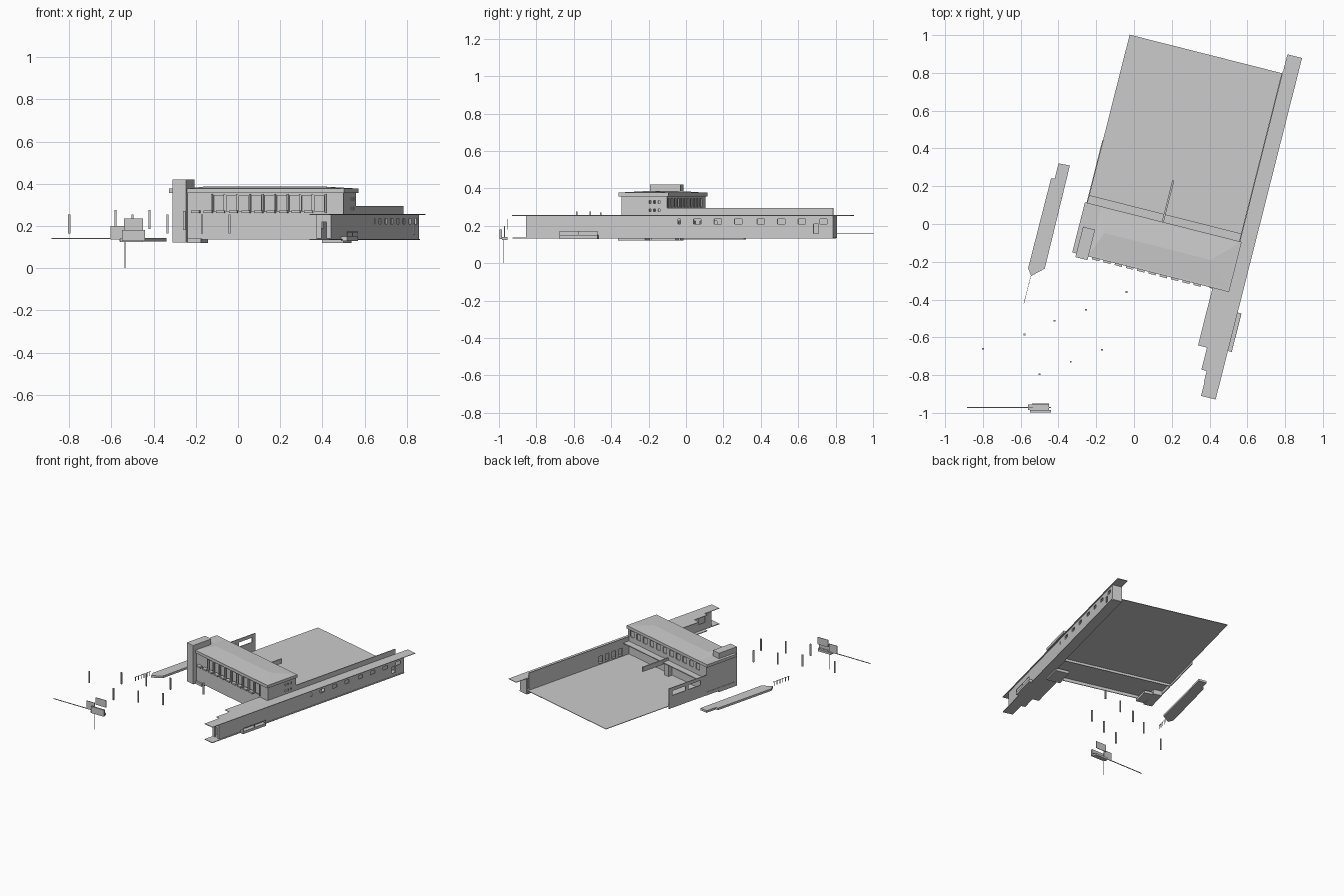
import bpy, bmesh, math

ANGLE = -math.radians(14.2)   # the whole site is turned about z


def finish(name, bm, turned=True):
    bmesh.ops.recalc_face_normals(bm, faces=bm.faces)
    me = bpy.data.meshes.new(name)
    bm.to_mesh(me)
    bm.free()
    ob = bpy.data.objects.new(name, me)
    bpy.context.collection.objects.link(ob)
    if turned:
        ob.rotation_euler.z = ANGLE
    return ob


def prism(name, pts, z0, z1, turned=True):
    bm = bmesh.new()
    lo = [bm.verts.new((x, y, z0)) for x, y in pts]
    hi = [bm.verts.new((x, y, z1)) for x, y in pts]
    bm.faces.new(lo)
    bm.faces.new(hi)
    for i in range(len(pts)):
        j = (i + 1) % len(pts)
        bm.faces.new((lo[i], lo[j], hi[j], hi[i]))
    return finish(name, bm, turned)


def box(name, a0, a1, b0, b1, z0, z1, turned=True):
    return prism(name, [(a0, b0), (a1, b0), (a1, b1), (a0, b1)], z0, z1, turned)


def wall(name, axis, at, s0, s1, z0, z1, holes=(), t=0.006):
    """Upright wall along one axis with rectangular openings (s0, s1, z0, z1)."""
    ss = sorted({s0, s1, *[h[0] for h in holes], *[h[1] for h in holes]})
    zs = sorted({z0, z1, *[h[2] for h in holes], *[h[3] for h in holes]})
    bm = bmesh.new()
    verts = {}

    def vert(s, z):
        if (s, z) not in verts:
            verts[s, z] = bm.verts.new((s, at, z) if axis == 'u' else (at, s, z))
        return verts[s, z]

    for a, b in zip(ss, ss[1:]):
        for c, d in zip(zs, zs[1:]):
            ms, mz = (a + b) / 2, (c + d) / 2
            if any(h[0] < ms < h[1] and h[2] < mz < h[3] for h in holes):
                continue
            bm.faces.new((vert(a, c), vert(b, c), vert(b, d), vert(a, d)))
    ob = finish(name, bm)
    m = ob.modifiers.new('thickness', 'SOLIDIFY')
    m.thickness = t
    m.offset = 0
    return ob


# platform floor
box('platform_floor', -0.268, 0.565, -0.21, 0.966, 0.158, 0.162)

# main hall shell
bays = [(-0.065 + i * 0.0615, -0.017 + i * 0.0615, 0.268, 0.345) for i in range(9)]
wall('hall_front_wall', 'u', -0.21, -0.262, 0.565, 0.135, 0.36, bays)
box('hall_front_glass', -0.08, 0.50, -0.196, -0.192, 0.26, 0.352)
wall('hall_back_wall', 'u', 0.036, -0.262, 0.565, 0.14, 0.36,
     [(-0.19 + i * 0.07, -0.15 + i * 0.07, 0.30, 0.345) for i in range(11)])
box('hall_back_glass', -0.25, 0.555, 0.024, 0.028, 0.29, 0.352)
end_windows = [(-0.06 + i * 0.025, -0.05 + i * 0.025, z, z + 0.016)
               for i in range(3) for z in (0.275, 0.32)]
wall('hall_right_wall', 'v', 0.565, -0.21, 0.04, 0.135, 0.36, end_windows)
wall('hall_left_wall', 'v', -0.262, -0.21, 0.04, 0.135, 0.36)
box('upper_floor', -0.26, 0.563, -0.207, 0.034, 0.252, 0.258)

# fins between tall windows, small canopies below them
for i in range(10):
    u = -0.072 + i * 0.0615
    box('facade_fin', u - 0.004, u + 0.004, -0.22, -0.21, 0.262, 0.352)
for i in range(10):
    u = -0.17 + i * 0.0615
    box('facade_canopy', u, u + 0.04, -0.236, -0.21, 0.262, 0.274)

# roof slab with a very shallow hip
box('hall_roof_slab', -0.28, 0.576, -0.226, 0.048, 0.356, 0.378)
bm = bmesh.new()
c = [bm.verts.new((u, v, 0.378)) for u, v in
     ((-0.19, -0.215), (0.566, -0.215), (0.566, 0.04), (-0.19, 0.04))]
r0, r1 = bm.verts.new((-0.14, -0.085, 0.387)), bm.verts.new((0.44, -0.085, 0.387))
for f in ((c[0], c[1], r1, r0), (c[1], c[2], r1), (c[2], c[3], r0, r1), (c[3], c[0], r0), c[::-1]):
    bm.faces.new(f)
finish('hip_roof', bm)

# corner tower and footings
box('corner_tower', -0.258, -0.192, -0.246, -0.08, 0.122, 0.42)
box('left_footing', -0.19, -0.125, -0.225, -0.09, 0.12, 0.14)
box('right_footing', 0.47, 0.575, -0.23, -0.08, 0.12, 0.14)
box('rear_canopy', -0.268, 0.565, 0.04, 0.09, 0.255, 0.262)

# yard walls and rear spur
wall('yard_right_wall', 'v', 0.565, 0.04, 0.955, 0.14, 0.295,
     [(0.10 + i * 0.06, 0.135 + i * 0.06, 0.17, 0.225) for i in range(4)])
wall('yard_left_wall', 'v', -0.268, 0.04, 0.39, 0.14, 0.295,
     [(0.10, 0.21, 0.235, 0.27), (0.24, 0.36, 0.235, 0.27)])
box('rear_spur_wall', 0.14, 0.15, 0.04, 0.275, 0.245, 0.28)
box('stair_block', 0.10, 0.14, 0.04, 0.075, 0.162, 0.255)

# long side wing
windows = [(v - 0.02, v + 0.02, 0.21, 0.236) for v in
           (0.223, 0.336, 0.45, 0.574, 0.687, 0.80, 0.92)]
windows += [(0.116, 0.13, 0.21, 0.236), (0.865, 0.893, 0.16, 0.21)]
wall('wing_outer_wall', 'v', 0.635, -0.72, 0.973, 0.135, 0.253, windows)
wall('wing_back_wall', 'u', 0.972, 0.565, 0.635, 0.135, 0.253)
wall('wing_front_wall', 'u', -0.72, 0.567, 0.635, 0.14, 0.253, [(0.59, 0.615, 0.14, 0.22)])
wall('wing_inner_wall', 'v', 0.567, -0.72, -0.21, 0.135, 0.253,
     [(-0.66, -0.60, 0.19, 0.235), (-0.45, -0.40, 0.14, 0.22)])
box('wing_roof', 0.567, 0.647, -0.795, 1.07, 0.253, 0.257)
box('wing_base', 0.567, 0.645, -0.795, 0.97, 0.133, 0.138)
prism('porch_roof', [(0.486, -0.54), (0.535, -0.54), (0.535, -0.66), (0.567, -0.66),
                     (0.567, -0.22), (0.486, -0.22)], 0.253, 0.257)
prism('porch_base', [(0.486, -0.54), (0.535, -0.54), (0.535, -0.66), (0.567, -0.66),
                     (0.567, -0.22), (0.486, -0.22)], 0.133, 0.138)
wall('porch_wall', 'u', -0.40, 0.495, 0.567, 0.138, 0.253, [(0.515, 0.545, 0.138, 0.215)])

# side landing with open railing
box('side_landing', 0.637, 0.668, -0.53, -0.32, 0.130, 0.150)
box('landing_rail', 0.665, 0.668, -0.53, -0.32, 0.170, 0.173)
for v in (-0.53, -0.425, -0.323):
    box('rail_post', 0.665, 0.668, v, v + 0.003, 0.15, 0.173)

# detached left walkway
prism('walkway', [(-0.466, 0.213), (-0.405, 0.217), (-0.40, -0.345), (-0.46, -0.40),
                  (-0.486, -0.365), (-0.485, 0.125), (-0.466, 0.13)], 0.126, 0.142)
for i in range(6):
    v = -0.41 - i * 0.026
    box('walkway_stake', -0.463, -0.460, v - 0.005, v, 0.142, 0.175)
box('walkway_rail', -0.463, -0.461, -0.55, -0.40, 0.172, 0.175)

# free standing posts in the forecourt: x, y, top
for x, y, top in ((-0.80, -0.66, 0.255), (-0.58, -0.585, 0.275), (-0.42, -0.512, 0.275),
                  (-0.255, -0.455, 0.27), (-0.04, -0.36, 0.255), (-0.335, -0.73, 0.255),
                  (-0.50, -0.795, 0.255), (-0.17, -0.665, 0.255)):
    box('forecourt_post', x - 0.005, x + 0.005, y - 0.004, y + 0.004, top - 0.09, top, False)

# roadside panels on a thin pole
box('low_panel', -0.605, -0.535, -0.972, -0.968, 0.137, 0.20, False)
box('high_panel', -0.54, -0.45, -0.955, -0.951, 0.18, 0.235, False)
box('panel_plinth', -0.55, -0.44, -0.998, -0.985, 0.13, 0.18, False)
box('panel_foot', -0.56, -0.45, -0.985, -0.955, 0.125, 0.14, False)
box('panel_pole', -0.537, -0.534, -0.977, -0.974, 0.0, 0.14, False)
box('road_rail', -0.885, -0.44, -0.973, -0.968, 0.138, 0.142, False)
